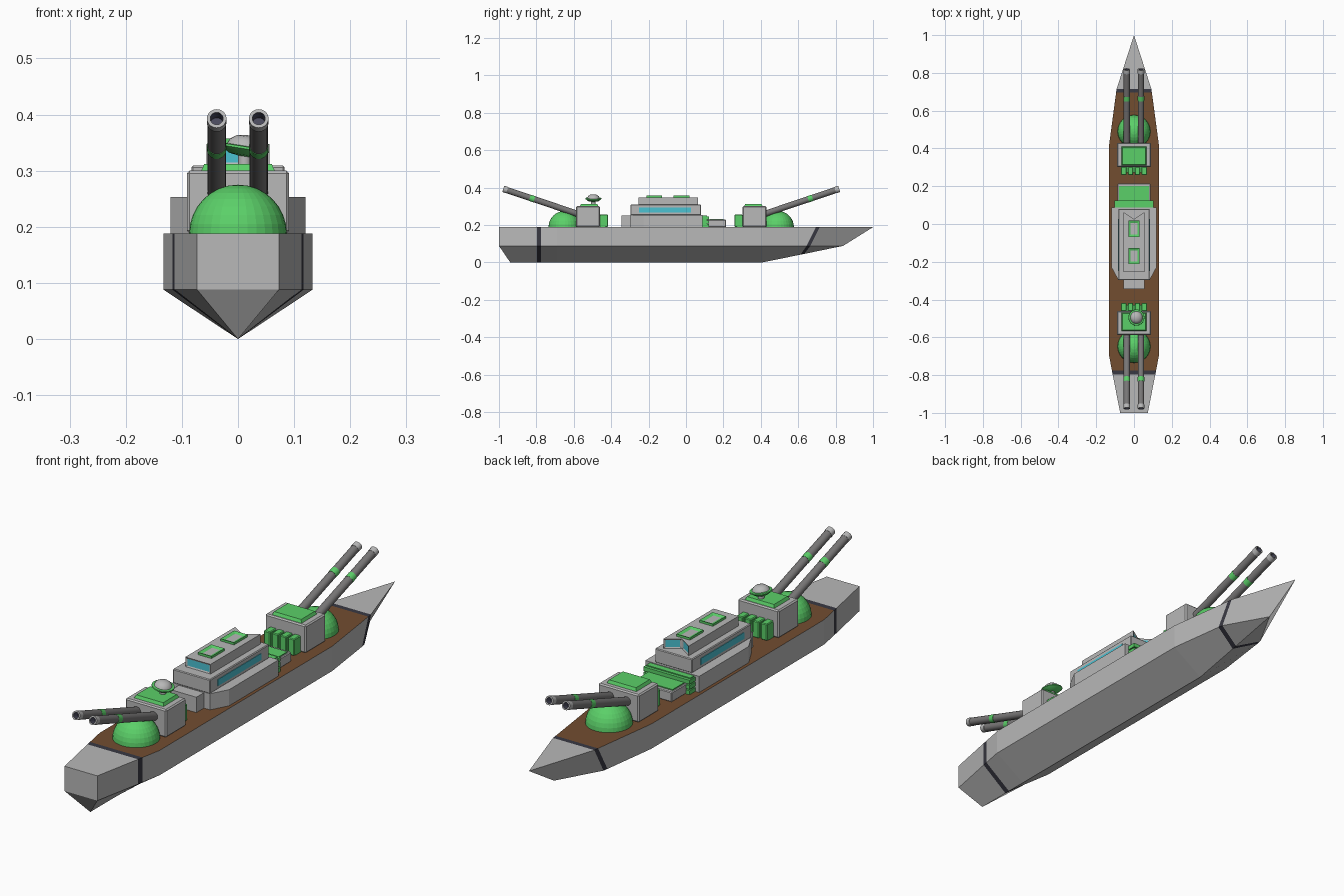
import bpy, bmesh, math
from mathutils import Vector, Matrix, Euler

if "Cube" in bpy.data.objects:
    bpy.data.objects.remove(bpy.data.objects["Cube"])


def material(name, rgb):
    m = bpy.data.materials.new(name)
    m.diffuse_color = (*rgb, 1)
    m.use_nodes = True
    m.node_tree.nodes["Principled BSDF"].inputs["Base Color"].default_value = m.diffuse_color
    return m


GRAY = material("light_gray", (0.48, 0.48, 0.48))
STEEL = material("gun_steel", (0.19, 0.185, 0.185))
GREEN = material("green", (0.105, 0.63, 0.14))
BROWN = material("deck_brown", (0.17, 0.075, 0.03))
BAND = material("dark_band", (0.04, 0.04, 0.055))
CYAN = material("window_cyan", (0.07, 0.54, 0.65))
BORE = material("bore_dark", (0.07, 0.07, 0.11))
DECK = 0.188


def finish(name, bm, mats, smooth=False, bevel=0):
    bmesh.ops.remove_doubles(bm, verts=bm.verts, dist=1e-5)
    bmesh.ops.recalc_face_normals(bm, faces=bm.faces)
    me = bpy.data.meshes.new(name)
    for f in bm.faces:
        f.smooth = smooth
    bm.to_mesh(me)
    bm.free()
    for m in mats:
        me.materials.append(m)
    if smooth:
        me.set_sharp_from_angle(angle=math.radians(35))
    ob = bpy.data.objects.new(name, me)
    bpy.context.collection.objects.link(ob)
    if bevel:
        mod = ob.modifiers.new("edge_bevel", 'BEVEL')
        mod.width, mod.segments = bevel, 1
    return ob


def prism(name, pts, z0, z1, mat, taper=0, bevel=0, panel=None):
    """Extruded outline; panel = (normal test, inset, depth, material) for inset faces."""
    bm = bmesh.new()
    c = sum((Vector(p) for p in pts), Vector((0, 0))) / len(pts)
    lo = [bm.verts.new((x, y, z0)) for x, y in pts]
    hi = [bm.verts.new((x - math.copysign(taper, x - c.x), y - math.copysign(taper, y - c.y), z1))
          for x, y in pts]
    bm.faces.new(lo[::-1])
    bm.faces.new(hi)
    for i in range(len(pts)):
        j = (i + 1) % len(pts)
        bm.faces.new((lo[i], lo[j], hi[j], hi[i]))
    mats = [mat]
    if panel:
        test, inset, depth, pmat = panel
        bmesh.ops.recalc_face_normals(bm, faces=bm.faces)
        chosen = [f for f in bm.faces if test(f.normal)]
        bmesh.ops.inset_individual(bm, faces=chosen, thickness=inset, depth=-depth)
        for f in chosen:
            f.material_index = 1
        mats.append(pmat)
    return finish(name, bm, mats, bevel=bevel)


def box(name, x0, x1, y0, y1, z0, z1, mat, **kw):
    y0, y1 = sorted((y0, y1))
    return prism(name, [(x0, y0), (x1, y0), (x1, y1), (x0, y1)], z0, z1, mat, **kw)


def lathe(name, profile, mats, n, matrix, smooth=True):
    """Revolve (radius, height, material index of the next segment) about z."""
    bm = bmesh.new()
    rings = [[bm.verts.new((r * math.cos(2 * math.pi * k / n), r * math.sin(2 * math.pi * k / n), h))
              for k in range(n)] for r, h, _ in profile]
    for i in range(len(rings) - 1):
        for k in range(n):
            j = (k + 1) % n
            f = bm.faces.new((rings[i][k], rings[i][j], rings[i + 1][j], rings[i + 1][k]))
            f.material_index = profile[i][2]
    ob = finish(name, bm, mats, smooth)
    ob.matrix_world = matrix
    return ob


# Hull: deck y, chine y, keel y, keel z, deck half width, chine half width
sections = [
    (-1.0, -1.0, -0.94, 0.0, 0.073, 0.073),
    (-0.797, -0.797, -0.797, 0.0, 0.113, 0.113),
    (-0.775, -0.775, -0.775, 0.0, 0.117, 0.117),
    (-0.69, -0.69, -0.69, 0.0, 0.133, 0.133),
    (0.41, 0.41, 0.41, 0.0, 0.133, 0.133),
    (0.695, 0.645, 0.612, 0.041, 0.0945, 0.1015),
    (0.715, 0.665, 0.632, 0.045, 0.092, 0.098),
    (1.0, 0.84, 0.84, 0.088, 0.0, 0.0),
]
bm = bmesh.new()
rings = []
for dy, cy, ky, kz, wd, wc in sections:
    rings.append([bm.verts.new(p) for p in (
        (-wd, dy, DECK), (wd, dy, DECK), (wc, cy, 0.088), (0, ky, kz), (-wc, cy, 0.088))])
for i in range(len(rings) - 1):
    for k in range(5):
        j = (k + 1) % 5
        f = bm.faces.new((rings[i][k], rings[i][j], rings[i + 1][j], rings[i + 1][k]))
        if i in (1, 5):
            f.material_index = 2          # dark hoops round the hull
        elif k == 0 and 2 <= i <= 4:
            f.material_index = 1          # wooden deck
s = rings[0]
bm.faces.new((s[0], s[1], s[2], s[4]))    # transom
bm.faces.new((s[4], s[2], s[3]))          # stern underside
finish("hull", bm, [GRAY, BROWN, BAND])

# Gun turrets, one at each end
for end, sign in (("bow", 1), ("stern", -1)):
    def Y(y):
        return y if sign > 0 else -0.158 - y

    R = 0.087
    dome = [(R * math.cos(a), R * math.sin(a), 0) for a in
            [math.pi / 2 * i / 8 for i in range(9)]]
    lathe(end + "_dome", dome, [GREEN], 32, Matrix.Translation((0, Y(0.49), DECK)), smooth=False)
    box(end + "_gun_house", -0.091, 0.091, Y(0.302), Y(0.43), DECK, 0.30, GRAY, bevel=0.005)
    box(end + "_house_roof_plate", -0.066, 0.066, Y(0.31), Y(0.41), 0.299, 0.312, GREEN, taper=0.006)
    # ribbed locker behind the house
    box(end + "_locker_back", -0.068, 0.068, Y(0.303), Y(0.272), DECK, 0.247, GREEN)
    for k in range(4):
        x = -0.054 + 0.036 * k
        box(f"{end}_locker_rib_{k}", x - 0.014, x + 0.014, Y(0.303), Y(0.26), DECK, 0.255,
            GREEN, bevel=0.003)
    # twin barrels
    start, tip = Vector((0, Y(0.40), 0.252)), Vector((0, Y(0.819), 0.393))
    L = (tip - start).length
    rot = (tip - start).to_track_quat('Z', 'Y').to_matrix().to_4x4()
    r = 0.0165
    barrel = [(0, 0, 0), (r, 0, 0), (r, 0.267, 1), (r + .0008, 0.267, 1), (r + .0008, 0.292, 1),
              (r, 0.292, 0), (r, L - 0.022, 2), (r + .001, L - 0.022, 2), (r + .001, L, 2),
              (0.0115, L, 3), (0.0115, L - 0.03, 3), (0, L - 0.03, 3)]
    for side, x in (("left", -0.038), ("right", 0.037)):
        lathe(f"{end}_{side}_barrel", barrel, [STEEL, GREEN, GRAY, BORE], 20,
              Matrix.Translation(start + Vector((x, 0, 0))) @ rot)

# Radar saucer on the stern turret
lathe("radar_stem", [(0.012, 0, 0), (0.012, 0.03, 0), (0, 0.03, 0)], [GRAY], 12,
      Matrix.Translation((0.012, -0.495, 0.305)))
lathe("radar_saucer", [(0, -0.012, 0), (0.028, -0.008, 0), (0.043, 0.003, 0), (0.042, 0.007, 0),
                       (0.033, 0.008, 1), (0.029, 0.017, 1), (0.018, 0.025, 1), (0, 0.028, 1)],
      [GREEN, GRAY], 24,
      Matrix.Translation((0.012, -0.495, 0.336)) @ Euler((0, math.radians(9), 0)).to_matrix().to_4x4())

# Superstructure tiers
prism("lower_deckhouse", [(-0.12, 0.088), (-0.12, -0.228), (-0.083, -0.297),
                          (0.083, -0.297), (0.12, -0.228), (0.12, 0.088)], DECK, 0.253, GRAY)
box("front_step", -0.056, 0.056, -0.345, -0.296, DECK, 0.25, GRAY)
box("middle_deckhouse", -0.083, 0.083, -0.297, 0.08, 0.252, 0.309, GRAY, bevel=0.003)
for side, sx in (("left", -1), ("right", 1)):
    xs = sorted((sx * 0.082, sx * 0.085))
    box(side + "_window_strip", xs[0], xs[1], -0.25, 0.027, 0.266, 0.292, CYAN)
prism("bridge", [(-0.056, -0.255), (0.056, -0.255), (0.056, 0.063), (0, 0.026), (-0.056, 0.063)],
      0.308, 0.348, GRAY, panel=(lambda n: abs(n.y) > 0.6, 0.009, 0.003, CYAN))
for k, (y0, y1) in enumerate(((-0.212, -0.128), (-0.068, 0.018))):
    box(f"roof_hatch_{k}", -0.03, 0.03, y0, y1, 0.347, 0.357, GREEN,
        panel=(lambda n: n.z > 0.9, 0.018, 0.005, GRAY))

# Ribbed green bulkhead and low locker behind the deckhouse
box("rear_bulkhead", -0.098, 0.098, 0.087, 0.112, DECK, 0.25, GREEN)
for k in range(3):
    z = DECK + 0.021 * k
    box(f"bulkhead_rib_{k}", -0.103, 0.103, 0.087, 0.124, z, z + 0.016, GREEN)
box("rear_locker", -0.087, 0.087, 0.11, 0.215, DECK, 0.228, GRAY, bevel=0.003)
box("rear_locker_lid", -0.08, 0.08, 0.125, 0.2, 0.227, 0.232, GREEN)
